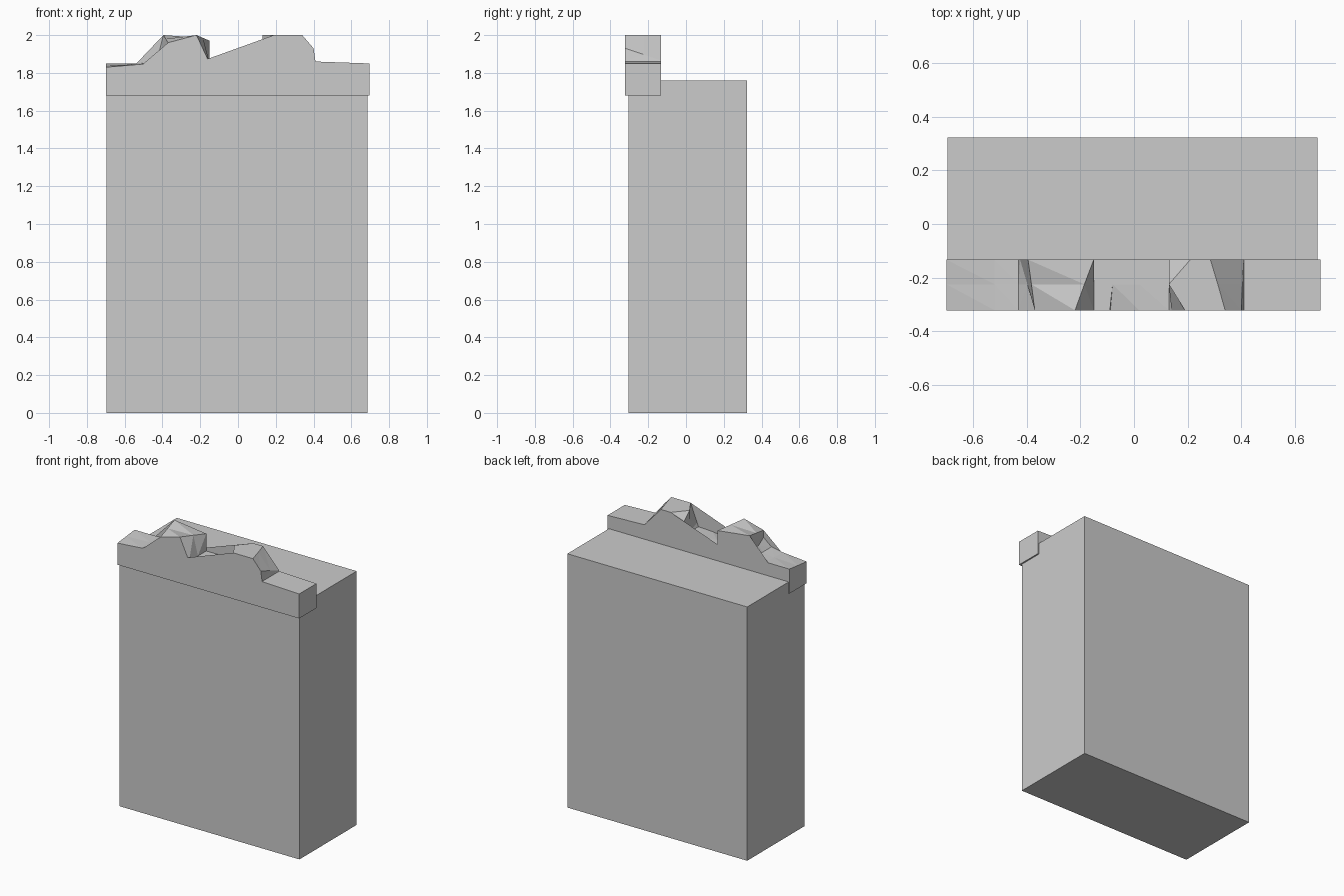
import bpy, bmesh
from mathutils import Vector

if "Cube" in bpy.data.objects:
    bpy.data.objects.remove(bpy.data.objects["Cube"])


def make_object(name, bm):
    bmesh.ops.recalc_face_normals(bm, faces=bm.faces)
    mesh = bpy.data.meshes.new(name)
    bm.to_mesh(mesh)
    bm.free()
    obj = bpy.data.objects.new(name, mesh)
    bpy.context.collection.objects.link(obj)
    return obj


def box(name, lo, hi):
    bm = bmesh.new()
    bmesh.ops.create_cube(bm, size=1)
    for v in bm.verts:
        v.co = Vector([(a + b) / 2 + c * (b - a) for a, b, c in zip(lo, hi, v.co)])
    return make_object(name, bm)


def loft(name, sections):
    """Skin closed (x, z) outlines placed at successive y positions."""
    bm = bmesh.new()
    rings = [[bm.verts.new((x, y, z)) for x, z in pts] for y, pts in sections]
    for a, b in zip(rings, rings[1:]):
        for i in range(len(a)):
            j = (i + 1) % len(a)
            bm.faces.new((a[i], a[j], b[j], b[i]))
    bm.faces.new(rings[0])
    bm.faces.new(rings[-1])
    bmesh.ops.triangulate(bm, faces=bm.faces)
    return make_object(name, bm)


# Main block
box("wall_block", (-0.695, -0.305, 0), (0.685, 0.322, 1.76))

# Broken parapet: worn outline at the front and at the back
front = [(-0.70, 1.83), (-0.52, 1.845), (-0.43, 1.86), (-0.37, 1.91), (-0.37, 1.96),
         (-0.22, 2.0), (-0.15, 1.85), (-0.09, 1.85), (-0.088, 1.83), (0.02, 1.845),
         (0.13, 1.85), (0.14, 1.875), (0.19, 2.0), (0.34, 2.0), (0.40, 1.93),
         (0.41, 1.86), (0.695, 1.85)]
back = [(-0.70, 1.85), (-0.52, 1.85), (-0.43, 1.86), (-0.425, 1.88), (-0.395, 2.0),
        (-0.15, 1.97), (-0.15, 1.85), (-0.09, 1.85), (-0.08, 1.85), (0.02, 1.85),
        (0.13, 1.85), (0.13, 1.92), (0.21, 2.0), (0.285, 2.0), (0.408, 1.865),
        (0.41, 1.86), (0.695, 1.85)]
middle = [((a + b) / 2, (c + d) / 2) for (a, c), (b, d) in zip(front, back)]
middle[8], middle[9] = back[8], back[9]
# Pointed left corner of the right merlon
middle[11], middle[12] = (0.13, 1.93), (0.13, 2.0)

base = [(0.695, 1.68), (-0.70, 1.68)]
loft("broken_parapet", [(-0.322, front + base), (-0.225, middle + base), (-0.133, back + base)])
